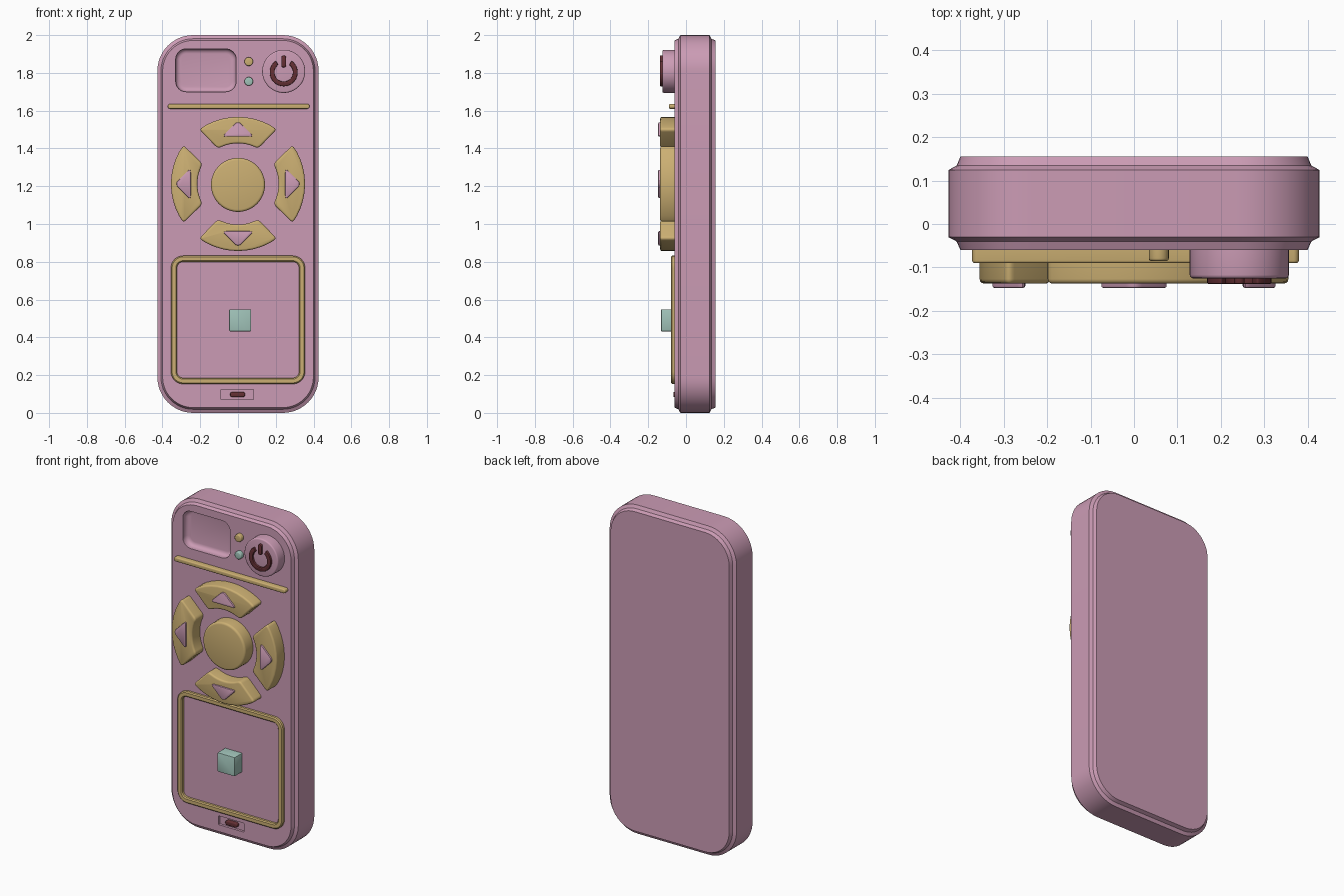
import bpy, bmesh, math
from mathutils import Vector

if "Cube" in bpy.data.objects:
    bpy.data.objects.remove(bpy.data.objects["Cube"])


def material(name, rgb):
    m = bpy.data.materials.new(name)
    m.diffuse_color = (*rgb, 1)
    m.use_nodes = True
    m.node_tree.nodes["Principled BSDF"].inputs["Base Color"].default_value = m.diffuse_color
    return m


PINK = material("pink", (0.60, 0.33, 0.46))
GOLD = material("gold", (0.60, 0.43, 0.17))
DARK = material("dark_red", (0.13, 0.03, 0.035))
TEAL = material("teal", (0.35, 0.54, 0.48))
FACE = -0.06  # y of the front panel


def finish(name, bm, mat):
    bmesh.ops.recalc_face_normals(bm, faces=bm.faces)
    me = bpy.data.meshes.new(name)
    bm.to_mesh(me)
    bm.free()
    me.materials.append(mat)
    ob = bpy.data.objects.new(name, me)
    bpy.context.collection.objects.link(ob)
    bpy.ops.object.select_all(action='DESELECT')
    ob.select_set(True)
    bpy.context.view_layer.objects.active = ob
    bpy.ops.object.shade_smooth_by_angle(angle=math.radians(32))
    return ob


def loft(name, loops, mat, caps=True):
    """Bridge successive (y, outline) loops."""
    bm = bmesh.new()
    rings = [[bm.verts.new((x, y, z)) for x, z in pts] for y, pts in loops]
    n = len(rings[0])
    for a, b in zip(rings, rings[1:]):
        for i in range(n):
            j = (i + 1) % n
            bm.faces.new((a[i], a[j], b[j], b[i]))
    if caps:
        bm.faces.new(rings[0])
        bm.faces.new(rings[-1])
    return finish(name, bm, mat)


def prism(name, pts, y0, y1, mat, bevel=0.0, segs=3):
    """Extrude an outline from y0 to y1 and round the edge at y1."""
    bm = bmesh.new()
    a = [bm.verts.new((x, y0, z)) for x, z in pts]
    b = [bm.verts.new((x, y1, z)) for x, z in pts]
    n = len(pts)
    for i in range(n):
        j = (i + 1) % n
        bm.faces.new((a[i], a[j], b[j], b[i]))
    bm.faces.new(a)
    tip = bm.faces.new(b)
    bmesh.ops.recalc_face_normals(bm, faces=bm.faces)
    if bevel:
        bmesh.ops.bevel(bm, geom=list(tip.edges), offset=bevel, segments=segs,
                        profile=0.5, affect='EDGES', clamp_overlap=True)
    return finish(name, bm, mat)


def rrect(x0, x1, z0, z1, r, n=8):
    pts = []
    for k, (cx, cz) in enumerate([(x1 - r, z1 - r), (x0 + r, z1 - r),
                                  (x0 + r, z0 + r), (x1 - r, z0 + r)]):
        for i in range(n + 1):
            t = math.pi / 2 * (k + i / n)
            pts.append((cx + r * math.cos(t), cz + r * math.sin(t)))
    return pts


def circle(cx, cz, r, n=48):
    return [(cx + r * math.cos(2 * math.pi * i / n),
             cz + r * math.sin(2 * math.pi * i / n)) for i in range(n)]


def round_corners(pts, n=5):
    """Points are (x, z, cut); a cut above zero is softened."""
    out = []
    for i, (x, z, r) in enumerate(pts):
        p = Vector((x, z))
        if not r:
            out.append((x, z))
            continue
        prev, nxt = Vector(pts[i - 1][:2]), Vector(pts[(i + 1) % len(pts)][:2])
        a, b = p + (prev - p).normalized() * r, p + (nxt - p).normalized() * r
        for k in range(n + 1):
            t = k / n
            out.append(tuple(a * (1 - t) ** 2 + p * 2 * t * (1 - t) + b * t * t))
    return out


def sector(cx, cz, ri, ro, mid, half_in, half_out, cut, n):
    pts = []
    for r, h, s in ((ro, half_out, 1), (ri, half_in, -1)):
        for i in range(n + 1):
            t = math.radians(mid + s * h * (2 * i / n - 1))
            pts.append((cx + r * math.cos(t), cz + r * math.sin(t),
                        cut if i in (0, n) else 0))
    return round_corners(pts)


# Body shell with a stepped, chamfered rim on both faces
def shell(inset):
    return rrect(-0.427 + inset, 0.427 - inset, inset, 2 - inset, 0.19 - inset, 12)


body = loft("body", [(FACE, shell(0.028)), (-0.04, shell(0.019)), (-0.03, shell(0)),
                     (0.124, shell(0)), (0.134, shell(0.019)), (0.155, shell(0.028))], PINK)

# Recessed display window and charging port
for cutter in (
        prism("window_cutter", rrect(-0.33, -0.01, 1.70, 1.927, 0.055), -0.1, -0.02, PINK, 0.025, 4),
        prism("port_cutter", rrect(-0.09, 0.083, 0.07, 0.124, 0.003, 2), -0.1, -0.045, PINK)):
    cutter.hide_render = True
    mod = body.modifiers.new("recess", 'BOOLEAN')
    mod.operation = 'DIFFERENCE'
    mod.object = cutter
    bpy.context.view_layer.objects.active = body
    bpy.ops.object.modifier_apply(modifier=mod.name)
    bpy.data.objects.remove(cutter)
bpy.ops.object.select_all(action='DESELECT')
body.select_set(True)
bpy.ops.object.shade_smooth_by_angle(angle=math.radians(32))
prism("port_pin", rrect(-0.042, 0.038, 0.084, 0.111, 0.013), -0.04, -0.067, DARK, 0.005)

# Indicator lights
prism("indicator_gold", circle(0.057, 1.86, 0.023, 24), FACE + 0.01, -0.085, GOLD, 0.006)
prism("indicator_teal", circle(0.057, 1.755, 0.023, 24), FACE + 0.01, -0.085, TEAL, 0.006)

# Power button with its raised symbol
prism("power_button", circle(0.242, 1.808, 0.114), FACE + 0.01, -0.125, PINK, 0.008)
prism("power_ring", sector(0.242, 1.803, 0.049, 0.074, 270, 144, 146, 0.006, 32),
      -0.12, -0.138, DARK, 0.004, 2)
prism("power_bar", rrect(0.23, 0.254, 1.829, 1.893, 0.011), -0.12, -0.138, DARK, 0.004, 2)

# Divider strip
prism("divider", rrect(-0.372, 0.379, 1.61, 1.636, 0.0125), FACE + 0.01, -0.09, GOLD, 0.006)

# Direction pad: four keys with arrows around a round centre key
CZ = 1.212
for name, mid in (("right", 0), ("up", 90), ("left", 180), ("down", 270)):
    prism(name + "_key", sector(0, CZ, 0.215, 0.355, mid, 29.5, 35.5, 0.02, 10),
          FACE + 0.01, -0.137, GOLD, 0.013)
    c, s = math.cos(math.radians(mid)), math.sin(math.radians(mid))
    tri = [(0.335, 0), (0.250, 0.086), (0.250, -0.086)]
    prism(name + "_arrow",
          round_corners([(u * c - v * s, CZ + u * s + v * c, 0.026) for u, v in tri]),
          -0.13, -0.147, PINK, 0.005, 2)
prism("centre_key", circle(0, 1.207, 0.143), FACE + 0.01, -0.137, GOLD, 0.013)


# Raised frame of the lower panel
def frame(inset):
    return rrect(-0.355 + inset, 0.355 - inset, 0.153 + inset, 0.832 - inset, 0.065 - inset)


loft("panel_frame", [(-0.05, frame(0)), (-0.074, frame(0)), (-0.08, frame(0.006)),
                     (-0.08, frame(0.026)), (-0.074, frame(0.032)), (-0.05, frame(0.032))],
     GOLD, caps=False)

# Small square block on the lower panel
prism("square_block", rrect(-0.047, 0.07, 0.432, 0.548, 0.005, 2), FACE + 0.005, -0.132, TEAL, 0.004, 2)
